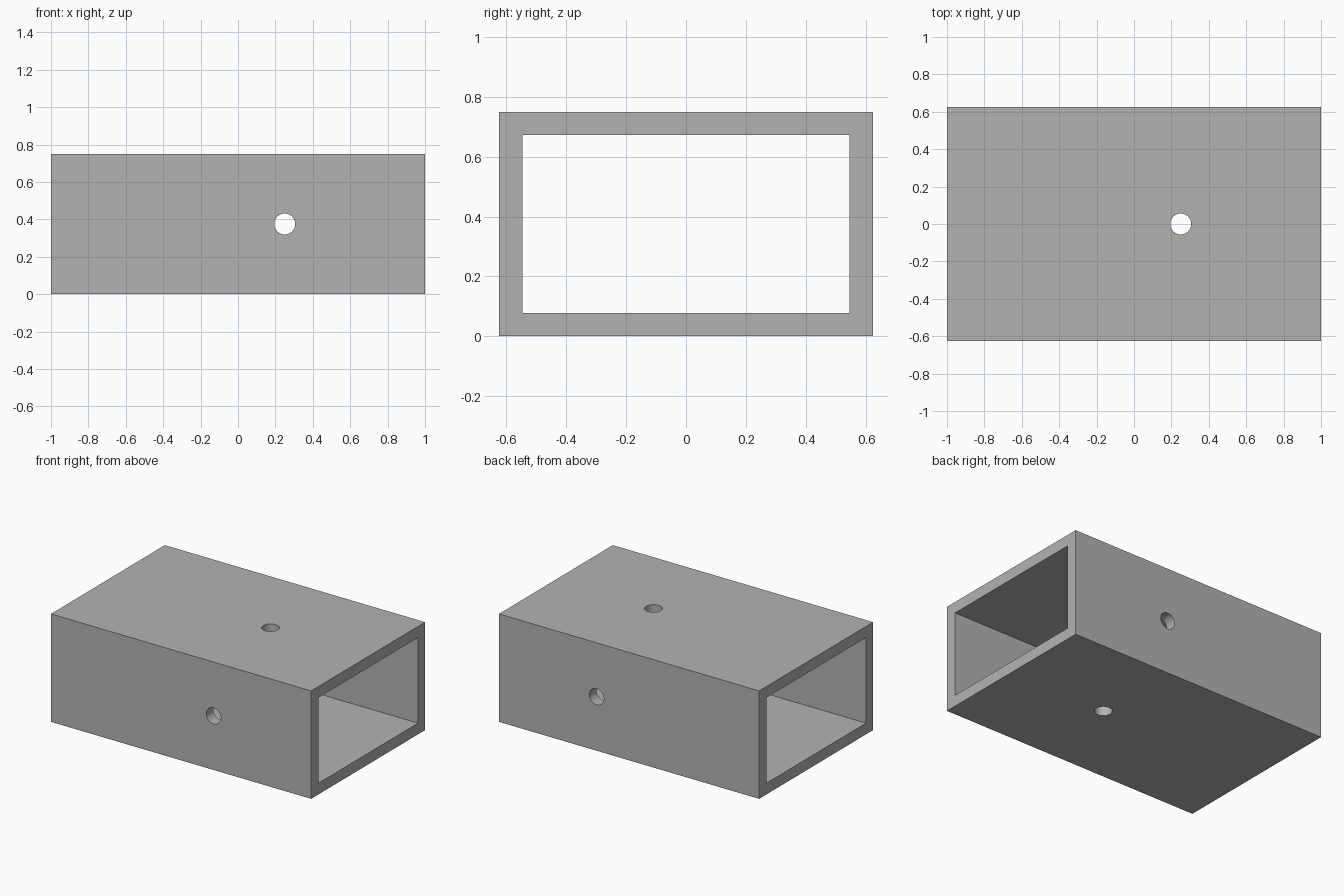
import bpy
import math

cube = bpy.data.objects.get("Cube")
if cube:
    bpy.data.objects.remove(cube, do_unlink=True)

LENGTH, WIDTH, HEIGHT, WALL = 2.0, 1.25, 0.75, 0.078
HOLE_X, HOLE_RADIUS = 0.25, 0.056
CENTRE_Z = HEIGHT / 2

# Plain grey finish
grey = bpy.data.materials.new("plain_grey")
grey.use_nodes = True
colour = (0.45, 0.45, 0.45, 1)
grey.diffuse_color = colour
grey.node_tree.nodes["Principled BSDF"].inputs["Base Color"].default_value = colour


def box(name, size):
    bpy.ops.mesh.primitive_cube_add(size=1, location=(0, 0, CENTRE_Z))
    obj = bpy.context.object
    obj.name = name
    obj.scale = size
    bpy.ops.object.transform_apply(location=False, rotation=False, scale=True)
    obj.data.materials.append(grey)
    return obj


def drill(name, tilt):
    bpy.ops.mesh.primitive_cylinder_add(
        vertices=48, radius=HOLE_RADIUS, depth=2,
        location=(HOLE_X, 0, CENTRE_Z), rotation=(tilt, 0, 0))
    obj = bpy.context.object
    obj.name = name
    obj.data.materials.append(grey)
    return obj


def cut(target, cutter):
    cutter.hide_render = True
    mod = target.modifiers.new("cut", "BOOLEAN")
    mod.operation = "DIFFERENCE"
    mod.solver = "EXACT"
    mod.object = cutter
    bpy.ops.object.select_all(action="DESELECT")
    bpy.context.view_layer.objects.active = target
    target.select_set(True)
    bpy.ops.object.modifier_apply(modifier=mod.name)
    bpy.data.objects.remove(cutter, do_unlink=True)


# Rectangular tube, open at both ends
tube = box("rectangular_tube", (LENGTH, WIDTH, HEIGHT))
cut(tube, box("bore", (LENGTH + 1, WIDTH - 2 * WALL, HEIGHT - 2 * WALL)))

# Round holes through both pairs of walls
cut(tube, drill("vertical_hole", 0))
cut(tube, drill("cross_hole", math.pi / 2))

bpy.ops.object.shade_smooth_by_angle(angle=math.radians(30))
